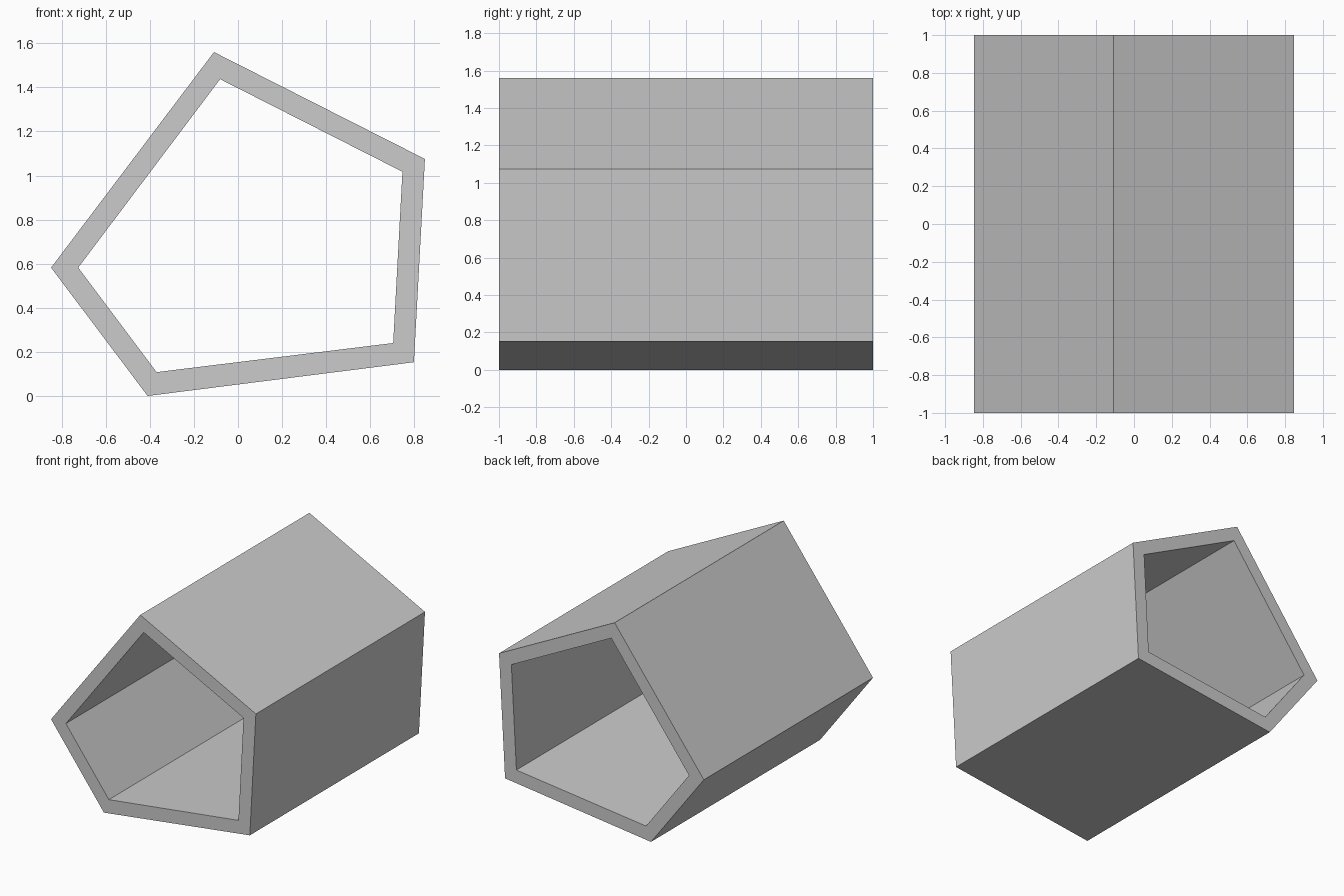
import bpy
import bmesh

if "Cube" in bpy.data.objects:
    bpy.data.objects.remove(bpy.data.objects["Cube"])

# Cross-section in x, z: outer corners and matching inner corners
OUTER = [(-0.41, 0.0), (0.798, 0.153), (0.848, 1.075), (-0.109, 1.56), (-0.848, 0.582)]
INNER = [(-0.369, 0.108), (0.704, 0.24), (0.746, 1.017), (-0.081, 1.437), (-0.725, 0.582)]
HALF_LENGTH = 1.0

bm = bmesh.new()


def ring(profile, y):
    return [bm.verts.new((x, y, z)) for x, z in profile]


def bridge(a, b):
    n = len(a)
    for i in range(n):
        j = (i + 1) % n
        bm.faces.new((a[i], a[j], b[j], b[i]))


# Loop around the wall: outside, back rim, inside, front rim
rings = [ring(OUTER, -HALF_LENGTH), ring(OUTER, HALF_LENGTH),
         ring(INNER, HALF_LENGTH), ring(INNER, -HALF_LENGTH)]
for k in range(4):
    bridge(rings[k], rings[(k + 1) % 4])
bmesh.ops.recalc_face_normals(bm, faces=bm.faces)

# Five-sided tube, open at both ends
mesh = bpy.data.meshes.new("pentagonal_tube")
bm.to_mesh(mesh)
bm.free()
tube = bpy.data.objects.new("pentagonal_tube", mesh)
bpy.context.collection.objects.link(tube)
